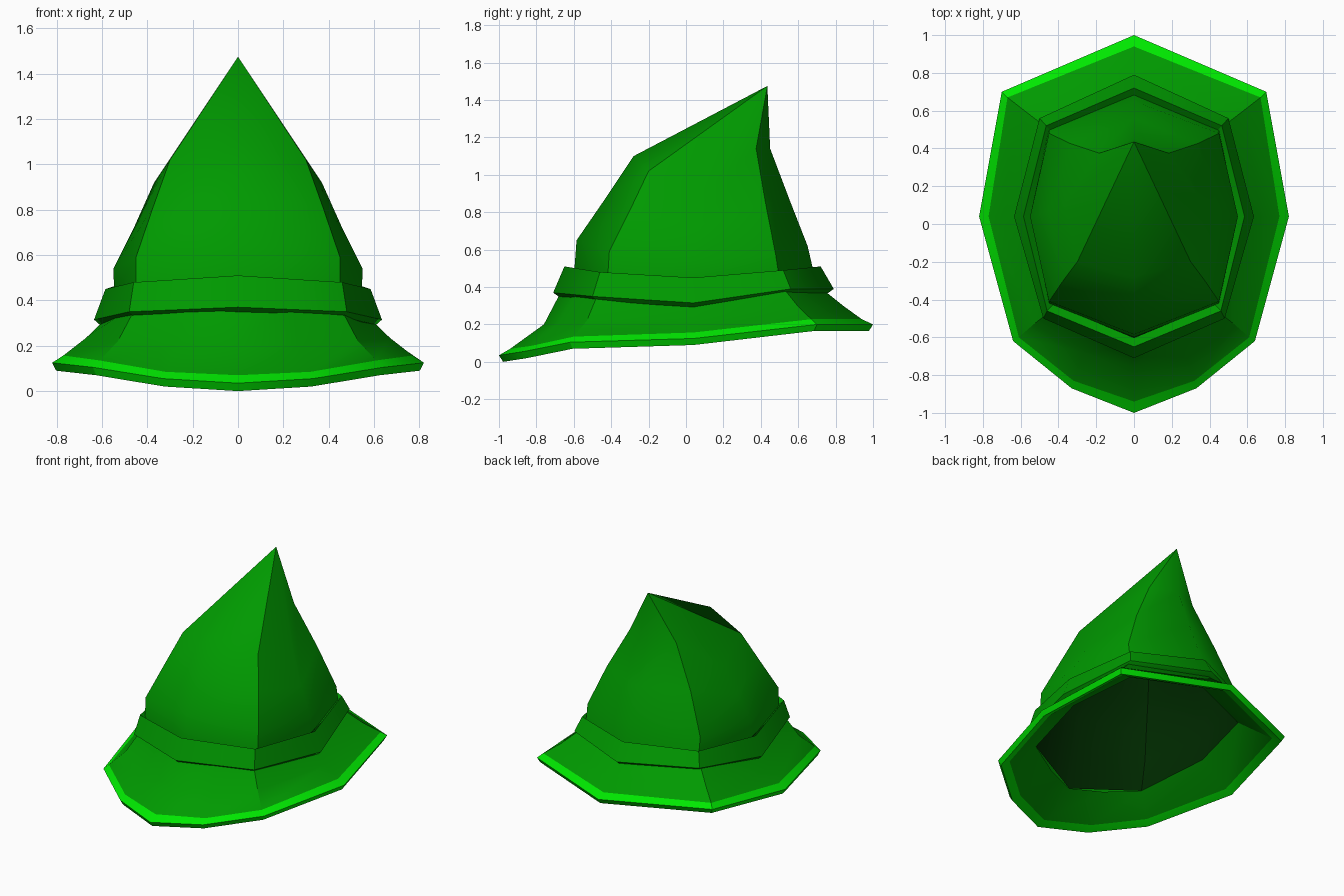
import bpy, bmesh, math
from mathutils import Vector

if "Cube" in bpy.data.objects:
    bpy.data.objects.remove(bpy.data.objects["Cube"])


def material(name, rgb):
    m = bpy.data.materials.new(name)
    m.diffuse_color = (*rgb, 1)
    m.use_nodes = True
    m.node_tree.nodes["Principled BSDF"].inputs["Base Color"].default_value = m.diffuse_color
    return m


GREEN = material("leaf green", (0.0, 0.32, 0.0))
BRIGHT = material("bright green", (0.0, 0.8, 0.0))
DARK = material("dark green", (0.0, 0.025, 0.0))


def mirror(half):
    """Half outline from front centre to back centre -> full closed ring."""
    pts = [Vector(p) for p in half]
    return pts + [Vector((-p.x, p.y, p.z)) for p in pts[-2:0:-1]]


def shrink(ring, s, dz):
    """Scale a ring about its own centre and shift it in z."""
    cy = (ring[0].y + ring[len(ring) // 2].y) / 2
    return [Vector((p.x * s, cy + (p.y - cy) * s, p.z + dz)) for p in ring]


def loft(name, rings, mat=GREEN, apex=None, bright=(), flip=False):
    """Skin a stack of rings; 'bright' lists the bands with the rim colour."""
    bm = bmesh.new()
    rows = [[bm.verts.new(p) for p in r] for r in rings]
    n = len(rows[0])
    for k, (a, b) in enumerate(zip(rows, rows[1:])):
        for i in range(n):
            j = (i + 1) % n
            f = bm.faces.new((a[i], a[j], b[j], b[i]))
            f.material_index = 1 if k in bright else 0
    if apex:
        tip = bm.verts.new(apex)
        for i in range(n):
            bm.faces.new((rows[-1][i], rows[-1][(i + 1) % n], tip))
    if flip:
        bmesh.ops.reverse_faces(bm, faces=bm.faces[:])
    me = bpy.data.meshes.new(name)
    bm.to_mesh(me)
    bm.free()
    me.materials.append(mat)
    if bright:
        me.materials.append(BRIGHT)
    ob = bpy.data.objects.new(name, me)
    bpy.context.collection.objects.link(ob)
    bpy.ops.object.select_all(action='DESELECT')
    ob.select_set(True)
    bpy.context.view_layer.objects.active = ob
    bpy.ops.object.shade_smooth_by_angle(angle=math.radians(29))
    # the centre line stays smooth
    for e in ob.data.edges:
        if all(abs(ob.data.vertices[v].co.x) < 1e-4 for v in e.vertices):
            e.use_edge_sharp = False
    return ob


# brim: underside, rim edge and top slope
edge = mirror([(0, -1, .035), (.33, -.87, .055), (.64, -.62, .105),
               (.82, .04, .125), (.7, .7, .2), (0, 1, .2)])
lip = mirror([(0, -.94, .07), (.32, -.83, .085), (.61, -.6, .135),
              (.77, .04, .157), (.67, .67, .228), (0, .94, .228)])
mid = mirror([(0, -.76, .2), (.27, -.68, .205), (.53, -.53, .22),
              (.67, .04, .235), (.58, .6, .295), (0, .84, .3)])
top = mirror([(0, -.65, .41), (.22, -.56, .4), (.44, -.46, .39),
              (.55, .04, .35), (.45, .5, .42), (0, .69, .42)])
opening = mirror([(0, -.66, .15), (.22, -.58, .17), (.45, -.46, .21),
                  (.55, .04, .26), (.46, .51, .3), (0, .7, .31)])
under = [opening, shrink(edge, .915, -.01), shrink(edge, .978, -.035)]
loft("brim", under + [edge, lip, mid, top], bright=(1, 2, 3))

# hat band: collar around the crown
band_low = mirror([(0, -.71, .37), (.48, -.5, .35), (.635, .04, .315),
                   (.5, .56, .39), (0, .79, .39)])
band_top = mirror([(0, -.65, .51), (.46, -.46, .48), (.585, .04, .45),
                   (.465, .52, .49), (0, .72, .51)])
loft("hat_band", [shrink(band_low, .9, -.03), shrink(band_low, .96, -.022),
                  band_low, band_top, shrink(band_top, .93, -.04)])

# crown: bent cone leaning backwards, open below
crown = [mirror(h) for h in (
    [(0, -.6, .45), (.45, -.42, .43), (.545, .04, .42), (.45, .5, .44), (0, .685, .47)],
    [(0, -.585, .65), (.45, -.41, .59), (.55, .04, .54), (.45, .48, .57), (0, .65, .62)],
    [(0, -.43, .875), (.375, -.3, .81), (.455, .07, .73), (.335, .425, .85), (0, .56, .85)],
    [(0, -.28, 1.1), (.3, -.2, 1.02), (.37, .1, .92), (.185, .375, 1.14), (0, .45, 1.14)])]
tip = (0, .435, 1.475)
loft("crown", crown, apex=tip)

# dark lining: from the opening up inside the crown
low = [opening[i] for i in (0, 2, 3, 4, 5, 6, 7, 8)]
lining = [low] + [shrink(r, .95, -.02) for r in crown]
loft("opening_lining", lining, mat=DARK, apex=(0, .41, 1.4), flip=True)
